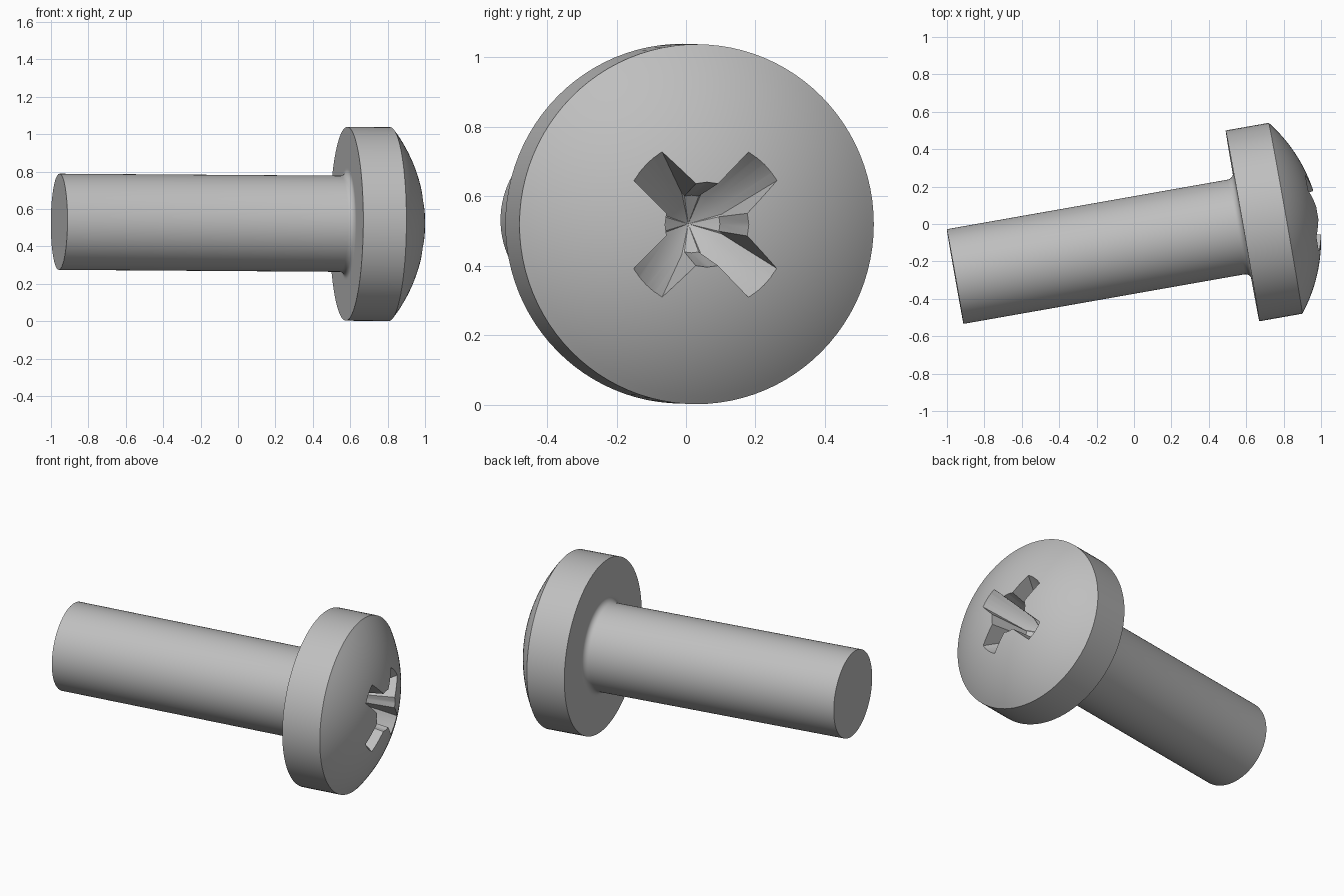
import bpy, bmesh
from math import sin, cos, pi, asin, radians
from mathutils import Matrix

cube = bpy.data.objects.get("Cube")
if cube:
    bpy.data.objects.remove(cube, do_unlink=True)

# Main sizes, measured along the screw axis (x = 0 is the back of the head)
SHANK_R, SHANK_LEN = 0.257, 1.56
HEAD_R, RIM, DOME = 0.518, 0.234, 0.18
FILLET = 0.035
SEGMENTS = 96
APEX = RIM + DOME
DOME_R = (HEAD_R ** 2 + DOME ** 2) / (2 * DOME)

steel = bpy.data.materials.new("steel_grey")
steel.use_nodes = True
steel.diffuse_color = (0.52, 0.52, 0.52, 1)
steel.node_tree.nodes["Principled BSDF"].inputs["Base Color"].default_value = steel.diffuse_color


def loft(name, sections, tip=None):
    """Skin closed sections, cap the start, and close the end at a tip or cap."""
    bm = bmesh.new()
    rings = [[bm.verts.new(p) for p in s] for s in sections]
    n = len(rings[0])
    for a, b in zip(rings, rings[1:]):
        for i in range(n):
            j = (i + 1) % n
            bm.faces.new((a[i], a[j], b[j], b[i]))
    bm.faces.new(rings[0])
    if tip:
        end = bm.verts.new(tip)
        for i in range(n):
            bm.faces.new((rings[-1][i], rings[-1][(i + 1) % n], end))
    else:
        bm.faces.new(rings[-1])
    bmesh.ops.recalc_face_normals(bm, faces=bm.faces)
    mesh = bpy.data.meshes.new(name)
    bm.to_mesh(mesh)
    bm.free()
    mesh.materials.append(steel)
    obj = bpy.data.objects.new(name, mesh)
    bpy.context.collection.objects.link(obj)
    return obj


def circle(x, r):
    angles = [2 * pi * i / SEGMENTS for i in range(SEGMENTS)]
    return [(x, r * cos(a), r * sin(a)) for a in angles]


def cross(depth, reach, half_width, core):
    """Four-armed section with arc ends and a round core between the arms."""
    points = []
    for k in range(4):
        mid = pi / 4 + k * pi / 2
        end, notch = asin(half_width / reach), asin(half_width / core)
        for i in range(5):
            a = mid + end * (i / 2 - 1)
            points.append((APEX - depth, reach * cos(a), reach * sin(a)))
        for i in range(3):
            a = mid + notch + (pi / 2 - 2 * notch) * i / 2
            points.append((APEX - depth, core * cos(a), core * sin(a)))
    return points


# Shank, fillet, rim and dome as one turned profile
profile = [(-SHANK_LEN, SHANK_R)]
for i in range(7):
    t = i / 6 * pi / 2
    profile.append((-FILLET + FILLET * sin(t), SHANK_R + FILLET - FILLET * cos(t)))
profile += [(0, SHANK_R + FILLET + 0.01), (0, HEAD_R)]
sweep = asin(HEAD_R / DOME_R)
for i in range(20):
    t = sweep * (1 - i / 20)
    profile.append((APEX - DOME_R + DOME_R * cos(t), DOME_R * sin(t)))
screw = loft("pan_head_screw", [circle(x, r) for x, r in profile], (APEX, 0, 0))

# Tapered cross recess with a conical floor
cutter = loft("recess_cutter",
              [cross(-0.04, 0.296, 0.064, 0.13), cross(0.265, 0.092, 0.042, 0.083)],
              (APEX - 0.32, 0, 0))
cutter.hide_render = True

bpy.ops.object.select_all(action="DESELECT")
bpy.context.view_layer.objects.active = screw
screw.select_set(True)
cut = screw.modifiers.new("drive_recess", "BOOLEAN")
cut.operation, cut.solver, cut.object = "DIFFERENCE", "EXACT", cutter
bpy.ops.object.modifier_apply(modifier=cut.name)
bpy.data.objects.remove(cutter, do_unlink=True)
bpy.ops.object.shade_smooth_by_angle(angle=radians(30))

# Lay the screw down at its slight turn and tilt
screw.matrix_world = (Matrix.Translation((0.58, -0.01, 0.521))
                      @ Matrix.Rotation(radians(10), 4, "Z")
                      @ Matrix.Rotation(radians(0.4), 4, "Y"))
